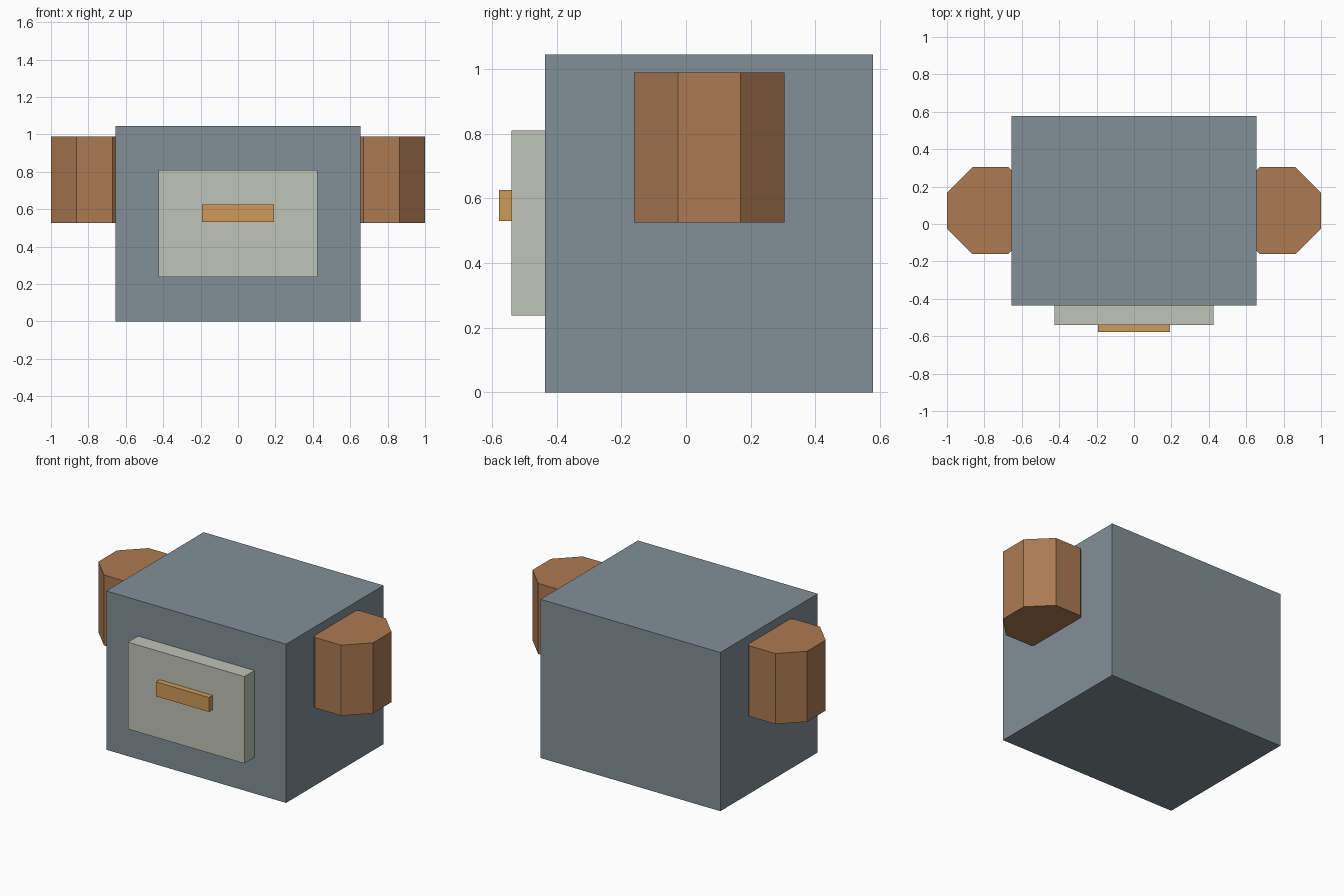
import bpy
import math

if "Cube" in bpy.data.objects:
    bpy.data.objects.remove(bpy.data.objects["Cube"])


def material(name, rgb):
    """Flat colour given as sRGB 0-255, stored as linear."""
    lin = [(c / 255 / 12.92) if c < 10 else ((c / 255 + 0.055) / 1.055) ** 2.4 for c in rgb]
    m = bpy.data.materials.new(name)
    m.diffuse_color = (*lin, 1)
    m.use_nodes = True
    m.node_tree.nodes["Principled BSDF"].inputs["Base Color"].default_value = m.diffuse_color
    return m


slate = material("slate_grey", (129, 144, 150))
pale = material("pale_grey", (192, 195, 183))
brown = material("brown", (172, 122, 82))
amber = material("amber", (208, 154, 88))


def box(name, mat, lo, hi):
    bpy.ops.mesh.primitive_cube_add(size=1, location=[(a + b) / 2 for a, b in zip(lo, hi)])
    ob = bpy.context.object
    ob.name = name
    ob.scale = [b - a for a, b in zip(lo, hi)]
    bpy.ops.object.transform_apply(location=False, rotation=False, scale=True)
    ob.data.materials.append(mat)


def octagon_post(name, mat, x, y, z0, z1, apothem):
    bpy.ops.mesh.primitive_cylinder_add(
        vertices=8, radius=apothem / math.cos(math.pi / 8), depth=z1 - z0,
        location=(x, y, (z0 + z1) / 2), rotation=(0, 0, math.pi / 8))
    ob = bpy.context.object
    ob.name = name
    ob.data.materials.append(mat)


# Main block
box("body", slate, (-0.655, -0.435, 0), (0.655, 0.578, 1.045))

# Raised front panel with its bar handle
box("front_panel", pale, (-0.424, -0.54, 0.238), (0.424, -0.435, 0.81))
box("panel_handle", amber, (-0.193, -0.578, 0.53), (0.193, -0.54, 0.625))

# Eight-sided posts partly sunk into both sides
for side, label in ((-1, "left"), (1, "right")):
    octagon_post(label + "_post", brown, side * 0.768, 0.072, 0.525, 0.989, 0.232)
